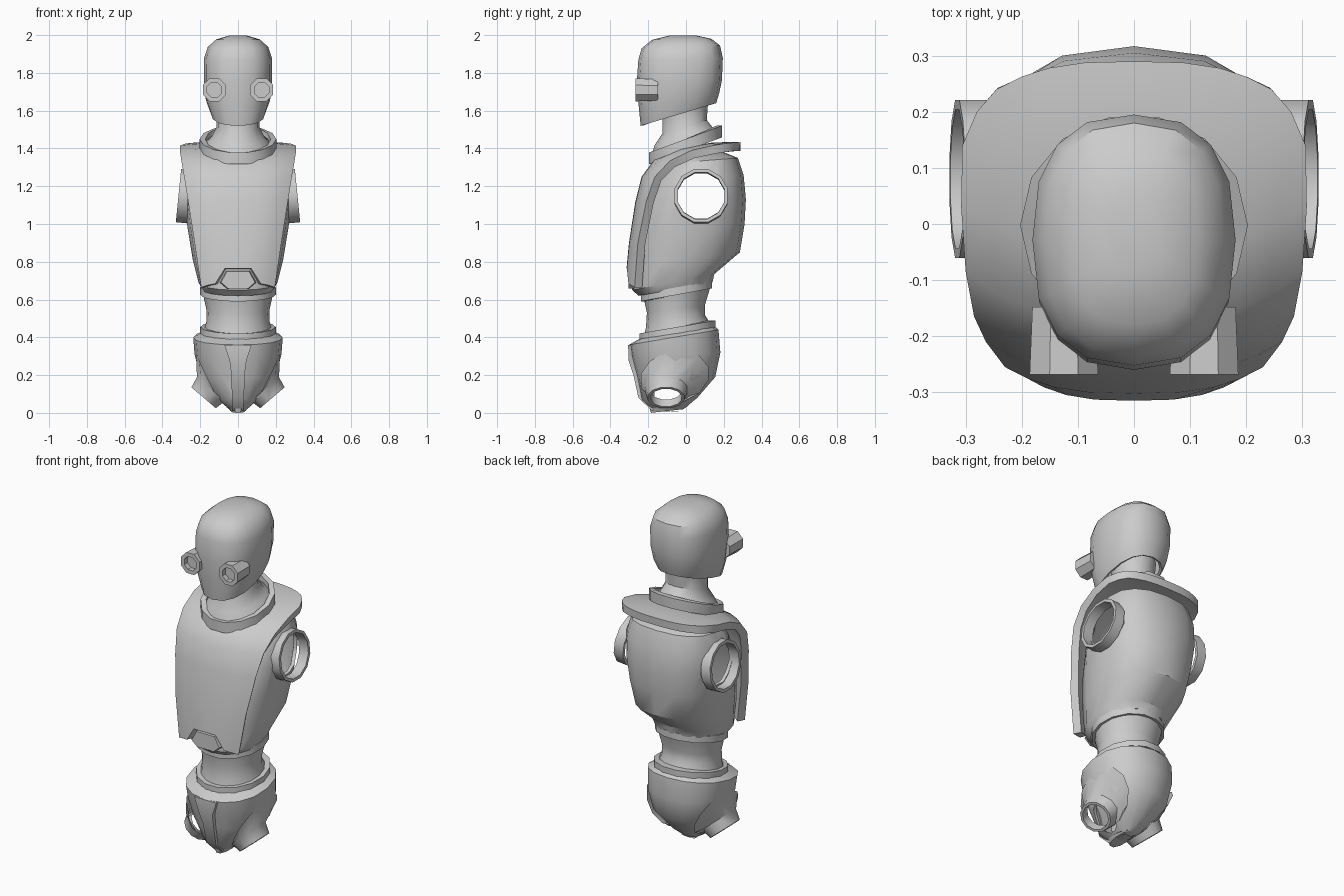
import bpy, bmesh, math
from mathutils import Vector, Matrix

if "Cube" in bpy.data.objects:
    bpy.data.objects.remove(bpy.data.objects["Cube"])

grey = bpy.data.materials.new("plain_grey")
grey.diffuse_color = (0.6, 0.6, 0.6, 1)
grey.use_nodes = True
grey.node_tree.nodes["Principled BSDF"].inputs["Base Color"].default_value = grey.diffuse_color


def make(name, verts, faces, thick=0, offset=-1, cutters=(), angle=35):
    """Mesh object, optional wall thickness and cuts, smooth with sharp edges."""
    me = bpy.data.meshes.new(name)
    me.from_pydata([tuple(v) for v in verts], [], faces)
    bm = bmesh.new()
    bm.from_mesh(me)
    bmesh.ops.recalc_face_normals(bm, faces=bm.faces)
    bm.to_mesh(me)
    bm.free()
    ob = bpy.data.objects.new(name, me)
    bpy.context.collection.objects.link(ob)
    if thick:
        m = ob.modifiers.new("wall", 'SOLIDIFY')
        m.thickness, m.offset = thick, offset
    for c in cutters:
        m = ob.modifiers.new("cut", 'BOOLEAN')
        m.operation, m.object, m.solver = 'DIFFERENCE', c, 'EXACT'
    if ob.modifiers:
        dg = bpy.context.evaluated_depsgraph_get()
        ob.data = bpy.data.meshes.new_from_object(ob.evaluated_get(dg))
        ob.modifiers.clear()
    ob.data.materials.clear()
    ob.data.materials.append(grey)
    ob.data.shade_smooth()
    ob.data.set_sharp_from_angle(angle=math.radians(angle))
    return ob


def bridge(rings, closed=False, caps=(False, False)):
    """Vertices and faces joining equal-length rings."""
    n, k = len(rings[0]), len(rings)
    faces = [(i * n + j, i * n + (j + 1) % n,
              (i + 1) % k * n + (j + 1) % n, (i + 1) % k * n + j)
             for i in range(k if closed else k - 1) for j in range(n)]
    if caps[0]:
        faces.append(tuple(range(n)))
    if caps[1]:
        faces.append(tuple(range((k - 1) * n, k * n)))
    return [v for r in rings for v in r], faces


def level(front, back, rx, e=2.0, n=16):
    """Tilted rounded ring through a front and a back (y, z) point."""
    out = []
    for i in range(n):
        a = 2 * math.pi * i / n
        c, s = math.cos(a), math.sin(a)
        x = math.copysign(abs(c) ** (2 / e), c)
        t = (math.copysign(abs(s) ** (2 / e), s) + 1) / 2
        out.append(Vector((rx * x, front[0] + (back[0] - front[0]) * t,
                           front[1] + (back[1] - front[1]) * t)))
    return out


def tube(name, centre, axis, r_out, r_in, length, n=12, floor=0):
    """Hollow ring starting at centre and running along axis."""
    q = Vector(axis).to_track_quat('Z', 'Y').to_matrix()

    def circ(r, h):
        return [Vector(centre) + q @ Vector((r * math.cos(2 * math.pi * (i + .5) / n),
                r * math.sin(2 * math.pi * (i + .5) / n), h)) for i in range(n)]
    if floor:
        rings = [circ(r_out * .92, length), circ(r_out, 0), circ(r_in, 0), circ(r_in, floor)]
        return make(name, *bridge(rings, caps=(True, True)))
    rings = [circ(r_out, 0), circ(r_in, 0), circ(r_in, length), circ(r_out, length)]
    return make(name, *bridge(rings, closed=True))


def cutter(name, centre, radius):
    """Sideways cylinder used to open the joints."""
    rings = [[Vector((x, centre[0] + radius * math.cos(math.pi * (i + .5) / 6),
                      centre[1] + radius * math.sin(math.pi * (i + .5) / 6)))
              for i in range(12)] for x in (-.6, .6)]
    ob = make(name, *bridge(rings, caps=(True, True)))
    ob.hide_render = True
    ob.hide_viewport = True
    return ob


def collar(name, front, back, rx, wall, h, n=14):
    """Tilted hoop with an upright wall."""
    def at(d, up):
        f, b = (front[0] + d, front[1] + up), (back[0] - d, back[1] + up)
        return level(f, b, rx - d, n=n)
    return make(name, *bridge([at(0, 0), at(wall, 0), at(wall, h), at(0, h)], closed=True))


shoulder_cut = cutter("shoulder_cutter", (.08, 1.155), .13)
hip_cut = cutter("hip_cutter", (-.1, .1), .07)

# Head: open shell with a sloping jaw line
make("head", *bridge([
    level((-.24, 1.52), (.16, 1.64), .142, 2.3),
    level((-.25, 1.62), (.175, 1.69), .17, 2.4),
    level((-.26, 1.76), (.19, 1.76), .18, 2.5),
    level((-.252, 1.87), (.195, 1.88), .181, 2.5),
    level((-.235, 1.93), (.18, 1.945), .16, 2.5),
    level((-.18, 1.975), (.135, 1.98), .115, 2.5),
    level((-.09, 1.997), (.06, 1.997), .05, 2.2)], caps=(False, True)), thick=.015)

# Goggle eyes
for s, side in ((-1, "left"), (1, "right")):
    tube(side + "_eye", (s * .125, -.268, 1.71), (0, 1, 0), .066, .042, .12, 8, .03)

# Neck flaring into the collar
make("neck", *bridge([
    level((-.19, 1.34), (.18, 1.48), .185),
    level((-.165, 1.42), (.15, 1.5), .14),
    level((-.125, 1.48), (.11, 1.55), .113),
    level((-.125, 1.57), (.115, 1.62), .115),
    level((-.13, 1.62), (.12, 1.68), .12)], caps=(True, True)))
collar("neck_collar", (-.2, 1.315), (.195, 1.46), .203, .03, .062)

# Torso: hollow shell with open shoulders
make("torso", *bridge([
    level((-.25, .62), (.14, .69), .19, 2.2),
    level((-.285, .65), (.15, .735), .21, 2.3),
    level((-.285, .78), (.285, .85), .24, 2.4),
    level((-.26, .97), (.31, 1.0), .268, 2.4),
    level((-.215, 1.13), (.317, 1.13), .285, 2.4),
    level((-.15, 1.25), (.305, 1.26), .28, 2.4),
    level((-.09, 1.32), (.275, 1.35), .25, 2.4),
    level((-.02, 1.36), (.2, 1.38), .17, 2.2)], caps=(False, True)),
    thick=.02, cutters=[shoulder_cut])

# Shoulder sockets
for s, side in ((-1, "left"), (1, "right")):
    tube(side + "_shoulder_socket", (s * .315, .08, 1.15), (-s, 0, -.1), .146, .128, .06)

# Chest shell wrapping over the shoulders: centre y z, half width, edge y z
rows = [(-.315, .69, .195, -.272, .665), (-.302, .9, .23, -.255, .9),
        (-.268, 1.12, .264, -.21, 1.12), (-.235, 1.25, .285, -.165, 1.25),
        (-.17, 1.34, .3, -.085, 1.335), (-.04, 1.4, .308, .03, 1.39),
        (.13, 1.43, .306, .14, 1.415), (.24, 1.435, .28, .2, 1.425),
        (.29, 1.432, .245, .24, 1.43)]
us = [-1, -.82, -.62, -.36, 0, .36, .62, .82, 1]
verts = []
for i, (y, z, w, ye, ze) in enumerate(rows):
    for u in us:
        t = abs(u) ** 3
        notch = .075 if i == 0 and abs(u) < .5 else 0
        verts.append((w * u, y + (ye - y) * t, z + (ze - z) * t + notch))
n = len(us)
faces = [(i * n + j, i * n + j + 1, (i + 1) * n + j + 1, (i + 1) * n + j)
         for i in range(len(rows) - 1) for j in range(n - 1)]
shell = make("chest_shell", verts, [f[::-1] for f in faces])
mid = shell.data.polygons[3 * (n - 1) + 3]
inward = -1 if mid.normal.y < 0 else 1
bpy.data.objects.remove(shell)
make("chest_shell", verts, faces, thick=.045, offset=inward)

# Buckle in the notch of the chest shell
buckle = [(-.1, .69), (-.065, .755), (.065, .755), (.1, .69), (.06, .655), (-.06, .655)]
make("buckle", *bridge([[Vector((x, -.25, z)) for x, z in buckle],
                        [Vector((x * .9, -.305, .7 + (z - .7) * .9)) for x, z in buckle]],
                       caps=(True, True)))

# Waist with hoops above and below
collar("upper_waist_hoop", (-.243, .59), (.143, .66), .2, .04, .04)
make("waist", *bridge([
    level((-.225, .4), (.13, .47), .18),
    level((-.212, .45), (.1, .52), .167),
    level((-.207, .53), (.1, .57), .168),
    level((-.225, .61), (.13, .67), .188)], caps=(True, True)))
collar("lower_waist_hoop", (-.25, .385), (.16, .455), .2, .04, .035)

# Pelvis: hollow shell with open hips
make("pelvis", *bridge([
    level((-.25, .39), (.15, .46), .19),
    level((-.303, .36), (.172, .44), .237, 2.2),
    level((-.293, .3), (.182, .32), .23, 2.2),
    level((-.262, .19), (.155, .19), .2, 2.2),
    level((-.24, .07), (.06, .08), .12, 2.1),
    level((-.19, .022), (-.01, .022), .05)], caps=(False, True)),
    thick=.015, cutters=[hip_cut])

# Hip housings tapering from the side panel into the leg sockets
for s, side in ((-1, "left"), (1, "right")):
    axis = Vector((s * .65, 0, -.76))
    across = Vector((s * .76, 0, .65))
    panel, mouth, inner, deep = [], [], [], []
    face = Vector((s * .182, -.105, .08))
    for i in range(12):
        a = math.pi * (i + .5) / 6
        c, h = math.cos(a), math.sin(a)
        panel.append(Vector((s * (.155 + .07 * h), -.06 + .185 * c, .19 + .14 * h + .02 * c)))
        mouth.append(face + Vector((0, .1 * c, 0)) + across * .088 * h)
        inner.append(face + Vector((0, .084 * c, 0)) + across * .074 * h)
        deep.append(inner[-1] - axis * .05)
    rim = [v - axis * .06 + (v - face) * .15 for v in mouth]
    make(side + "_hip_housing", *bridge([panel, rim, mouth, inner, deep]))

# Front panel of the pelvis, tapering downward
outline = [(.072, .36, -.306), (.045, .28, -.305), (.035, .2, -.278),
           (.032, .08, -.252), (.028, .012, -.18), (.028, .006, -.08)]
rings = [[Vector((-w, y + .04, z)), Vector((-w, y, z)), Vector((w, y, z)),
          Vector((w, y + .04, z))] for w, z, y in outline]
make("front_panel", *bridge(rings, caps=(True, True)))

# Drop the underside of the panel onto the ground plane
make("crotch_plate", *bridge([level((-.19, .0), (-.01, .02), .04, n=10),
                              level((-.2, .03), (.02, .04), .06, n=10)], caps=(True, True)))
